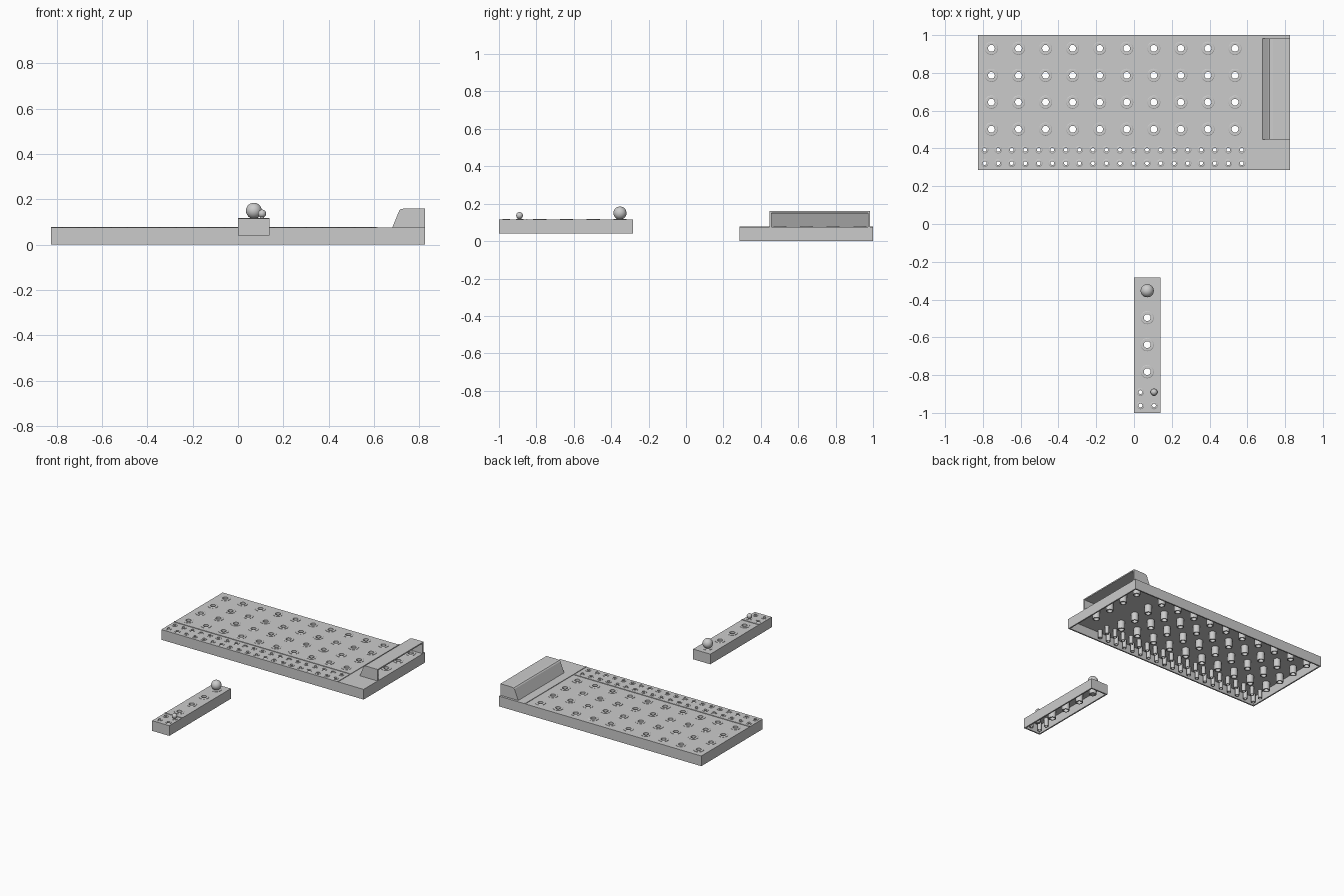
import bpy, bmesh
from math import sin, cos, pi

if "Cube" in bpy.data.objects:
    bpy.data.objects.remove(bpy.data.objects["Cube"])

SEG = 24


def make(name, verts, faces, smooth=False):
    me = bpy.data.meshes.new(name)
    me.from_pydata(verts, [], faces)
    bm = bmesh.new()
    bm.from_mesh(me)
    bmesh.ops.recalc_face_normals(bm, faces=bm.faces)
    bm.to_mesh(me)
    bm.free()
    ob = bpy.data.objects.new(name, me)
    bpy.context.collection.objects.link(ob)
    if smooth:
        bpy.ops.object.select_all(action='DESELECT')
        ob.select_set(True)
        bpy.context.view_layer.objects.active = ob
        bpy.ops.object.shade_smooth_by_angle()
    return ob


def box(name, x0, x1, y0, y1, z0, z1):
    v = [(x, y, z) for x in (x0, x1) for y in (y0, y1) for z in (z0, z1)]
    f = [(0, 1, 3, 2), (4, 6, 7, 5), (0, 4, 5, 1), (2, 3, 7, 6), (0, 2, 6, 4), (1, 5, 7, 3)]
    return make(name, v, f)


def prism(name, profile, y0, y1):
    """Extrude an xz outline along y."""
    n = len(profile)
    v = [(x, y, z) for y in (y0, y1) for x, z in profile]
    f = [(i, (i + 1) % n, (i + 1) % n + n, i + n) for i in range(n)]
    return make(name, v, f + [tuple(range(n)), tuple(range(n, 2 * n))])


def lathe(verts, faces, profile, cx, cy):
    """Revolve a closed rz outline around a vertical axis."""
    b, n = len(verts), len(profile)
    for s in range(SEG):
        a = 2 * pi * s / SEG
        verts += [(cx + r * cos(a), cy + r * sin(a), z) for r, z in profile]
        t = (s + 1) % SEG
        for i in range(n):
            j = (i + 1) % n
            faces.append((b + s * n + i, b + s * n + j, b + t * n + j, b + t * n + i))


def cut(ob, cutter):
    mod = ob.modifiers.new("cut", 'BOOLEAN')
    mod.operation, mod.solver, mod.object = 'DIFFERENCE', 'EXACT', cutter
    bpy.ops.object.select_all(action='DESELECT')
    bpy.context.view_layer.objects.active = ob
    ob.select_set(True)
    bpy.ops.object.modifier_apply(modifier=mod.name)
    bpy.data.objects.remove(cutter)


def tray(name, x0, x1, y0, y1, z0, z1, big, small):
    """Hollow slab, open below, with tubular peg sockets."""
    w = 0.01
    ob = box(name, x0, x1, y0, y1, z0, z1)
    cut(ob, box("hollow", x0 + w, x1 - w, y0 + w, y1 - w, z0 - 0.05, z1 - w))
    sv, sf, cv, cf = [], [], [], []
    for spots, r, rt, rr in ((big, 0.018, 0.025, 0.035), (small, 0.010, 0.0145, 0.02)):
        zt, zb = z1 + 0.004, z0 + 0.005
        for cx, cy in spots:
            lathe(sv, sf, [(r, zb), (r, zt), (rr - 0.003, zt), (rr, z1 + 0.002),
                           (rr, z1 - 0.001), (rt, z1 - 0.001), (rt, zb)], cx, cy)
            b = len(cv)
            rc = (r + rt) / 2
            for z in (z1 - 0.03, z1 + 0.03):
                cv += [(cx + rc * cos(2 * pi * s / SEG), cy + rc * sin(2 * pi * s / SEG), z)
                       for s in range(SEG)]
            cf += [(b + s, b + (s + 1) % SEG, b + SEG + (s + 1) % SEG, b + SEG + s)
                   for s in range(SEG)]
            cf += [tuple(range(b, b + SEG)), tuple(range(b + SEG, b + 2 * SEG))]
    cut(ob, make("holes", cv, cf))
    make(name + "_sockets", sv, sf, True)


def peg(name, x, y, zc, r, rs, zb):
    """Ball-headed peg with a shaft reaching down into the socket."""
    bm = bmesh.new()
    bmesh.ops.create_uvsphere(bm, u_segments=32, v_segments=16, radius=r)
    ret = bmesh.ops.create_cone(bm, cap_ends=True, segments=SEG, radius1=rs, radius2=rs,
                                depth=zc - zb)
    bmesh.ops.translate(bm, verts=ret["verts"], vec=(0, 0, (zb - zc) / 2))
    bmesh.ops.translate(bm, verts=bm.verts, vec=(x, y, zc))
    me = bpy.data.meshes.new(name)
    bm.to_mesh(me)
    bm.free()
    ob = bpy.data.objects.new(name, me)
    bpy.context.collection.objects.link(ob)
    bpy.ops.object.select_all(action='DESELECT')
    ob.select_set(True)
    bpy.context.view_layer.objects.active = ob
    bpy.ops.object.shade_smooth_by_angle()


# main board: ten guess columns, the hidden code column, and two rows of score holes
P = 0.1433
cols = [-0.755 + P * i for i in range(10)]
rows = [0.93, 0.787, 0.645, 0.502]
big = [(x, y) for x in cols + [0.757] for y in rows]
small = [(x + d, y) for x in cols for d in (-P / 4, P / 4) for y in (0.393, 0.322)]
tray("board", -0.825, 0.825, 0.285, 1.0, 0, 0.075, big, small)

# raised dividing ribs
box("long_rib", -0.825, 0.615, 0.430, 0.438, 0.074, 0.079)
box("cross_rib", 0.610, 0.617, 0.285, 1.0, 0.074, 0.079)

# code shield: bent roof, open at the end, with two cheek walls
outer = [(0.68, 0.075), (0.711, 0.150), (0.718, 0.157), (0.735, 0.160), (0.825, 0.160)]
inner = [(0.825, 0.151), (0.737, 0.151), (0.724, 0.149), (0.719, 0.144), (0.690, 0.075)]
prism("shield_roof", outer + inner, 0.447, 0.983)
for side, y in (("front", 0.447), ("back", 0.973)):
    prism("shield_cheek_" + side, outer + [(0.825, 0.075)], y, y + 0.01)

# single-column bar with one peg of each size
tray("bar", 0, 0.14, -1.0, -0.283, 0.04, 0.115,
     [(0.07, y) for y in (-0.353, -0.496, -0.639, -0.782)],
     [(x, y) for x in (0.034, 0.106) for y in (-0.89, -0.961)])
box("bar_rib", 0, 0.14, -0.855, -0.847, 0.114, 0.119)
peg("large_peg", 0.07, -0.353, 0.15, 0.035, 0.0175, 0.042)
peg("small_peg", 0.106, -0.89, 0.137, 0.018, 0.0097, 0.042)
